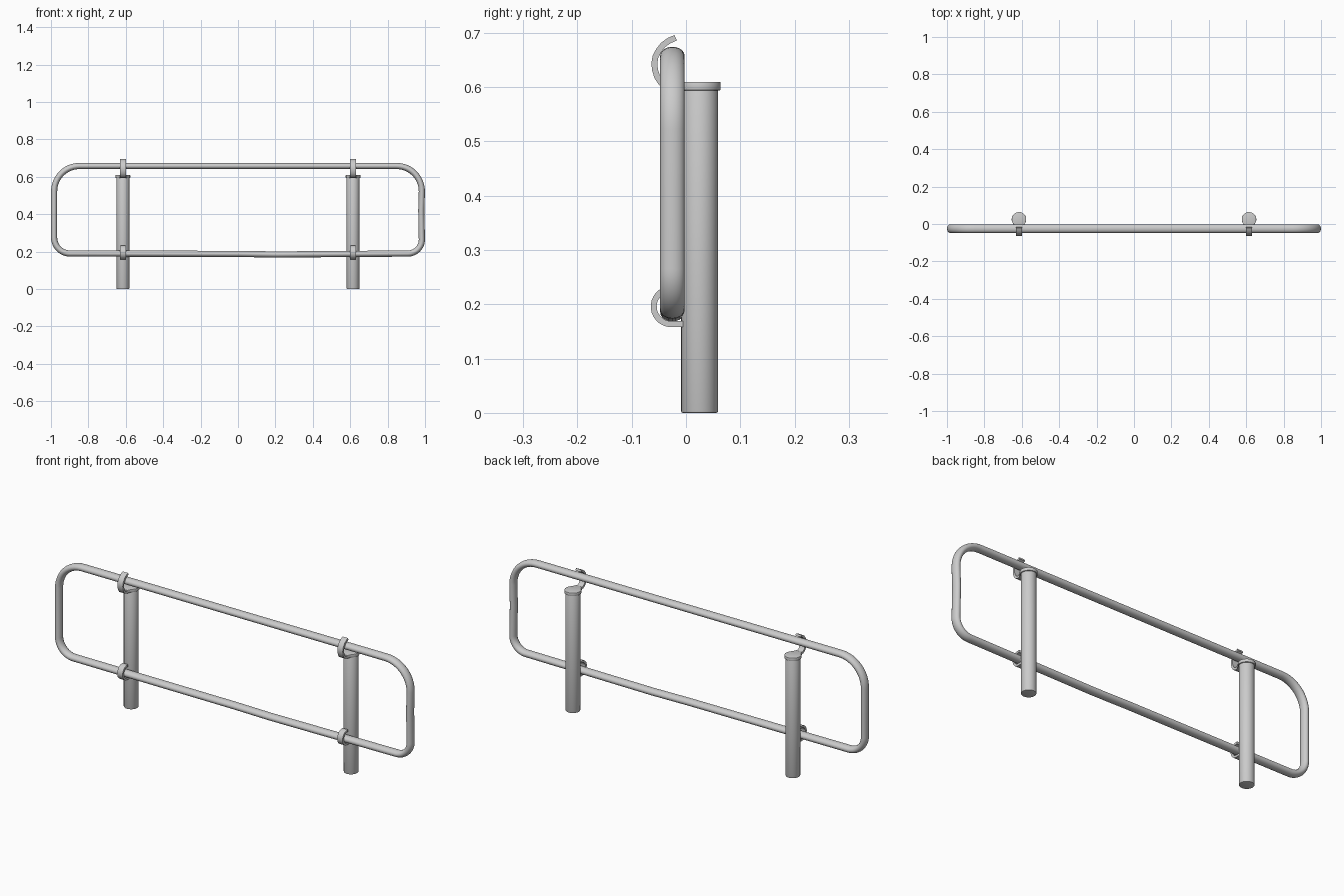
import bpy, bmesh, math
from mathutils import Vector

if "Cube" in bpy.data.objects:
    bpy.data.objects.remove(bpy.data.objects["Cube"])

POST_X = 0.615


def finish(bm, name, angle=40):
    bmesh.ops.recalc_face_normals(bm, faces=bm.faces)
    mesh = bpy.data.meshes.new(name)
    bm.to_mesh(mesh)
    bm.free()
    ob = bpy.data.objects.new(name, mesh)
    bpy.context.collection.objects.link(ob)
    bpy.ops.object.select_all(action='DESELECT')
    ob.select_set(True)
    bpy.context.view_layer.objects.active = ob
    bpy.ops.object.shade_smooth_by_angle(angle=math.radians(angle))
    return ob


def sweep(name, path, profile, side, closed):
    """Sweep a profile (in-plane, sideways) along a planar path."""
    bm = bmesh.new()
    rings = []
    n = len(path)
    for i, p in enumerate(path):
        a = path[(i - 1) % n] if closed or i else p
        b = path[(i + 1) % n] if closed or i < n - 1 else p
        normal = (b - a).normalized().cross(side)
        rings.append([bm.verts.new(p + normal * u + side * v) for u, v in profile])
    k = len(profile)
    for i in range(n if closed else n - 1):
        r, s = rings[i], rings[(i + 1) % n]
        for j in range(k):
            bm.faces.new((r[j], r[(j + 1) % k], s[(j + 1) % k], s[j]))
    if not closed:
        bm.faces.new(rings[0])
        bm.faces.new(rings[-1])
    return finish(bm, name)


def prism(name, outline, z0, z1, bevel):
    bm = bmesh.new()
    face = bm.faces.new([bm.verts.new((x, y, z0)) for x, y in outline])
    top = bmesh.ops.extrude_face_region(bm, geom=[face])['geom']
    for v in top:
        if isinstance(v, bmesh.types.BMVert):
            v.co.z = z1
    rim = [e for e in bm.edges if abs(e.verts[0].co.z - e.verts[1].co.z) < 1e-6]
    bmesh.ops.bevel(bm, geom=rim, offset=bevel, segments=2, affect='EDGES', profile=0.5)
    return finish(bm, name)


def arc(cx, cy, r, a0, a1, n):
    return [(cx + r * math.cos(math.radians(a0 + (a1 - a0) * i / n)),
             cy + r * math.sin(math.radians(a0 + (a1 - a0) * i / n))) for i in range(n + 1)]


# rail loop: rounded rectangle with wider upper corners, slight sag below
L, R, B, T = -0.983, 0.983, 0.19, 0.658
pts = (arc(R - 0.135, T - 0.135, 0.135, 0, 90, 12) + arc(L + 0.135, T - 0.135, 0.135, 90, 180, 12)
       + arc(L + 0.085, B + 0.085, 0.085, 180, 270, 12) + [(0.0, B - 0.002), (0.2, B - 0.005)]
       + arc(R - 0.075, B + 0.075, 0.075, 270, 360, 12) + [(R - 0.003, 0.42)])
oval = [(0.0165 * math.cos(t * math.pi / 10), 0.0225 * math.sin(t * math.pi / 10)) for t in range(20)]
sweep("rail_loop", [Vector((x, -0.025, z)) for x, z in pts], oval, Vector((0, 1, 0)), True)

# hook profiles along (y, z)
strap = [(-0.0055, -0.015), (0.0055, -0.015), (0.0055, 0.015), (-0.0055, 0.015)]
lower = [(0.01, 0.164), (-0.01, 0.164)] + arc(-0.027, 0.196, 0.0325, 270, 80, 16)
upper = [(0.0, 0.602), (-0.02, 0.601), (-0.035, 0.602), (-0.046, 0.608), (-0.053, 0.619),
         (-0.0572, 0.632), (-0.0582, 0.645), (-0.056, 0.657), (-0.050, 0.668),
         (-0.042, 0.678), (-0.031, 0.686), (-0.019, 0.691)]

for tag, sx in (("left", -POST_X), ("right", POST_X)):
    # upright post
    prism(tag + "_post", arc(sx, 0.025, 0.034, 0, 348.75, 31), 0, 0.6, 0.003)
    # teardrop cap reaching forward to the hook
    cap = arc(sx, 0.025, 0.039, -45, 225, 28)
    cap += [(sx - 0.020, -0.014), (sx - 0.0155, -0.026), (sx + 0.0155, -0.026), (sx + 0.020, -0.014)]
    prism(tag + "_post_cap", cap, 0.594, 0.61, 0.002)
    # open straps that cradle the rails
    for part, path in (("lower", lower), ("upper", upper)):
        sweep(f"{tag}_{part}_hook", [Vector((sx, y, z)) for y, z in path], strap,
              Vector((1, 0, 0)), False)
